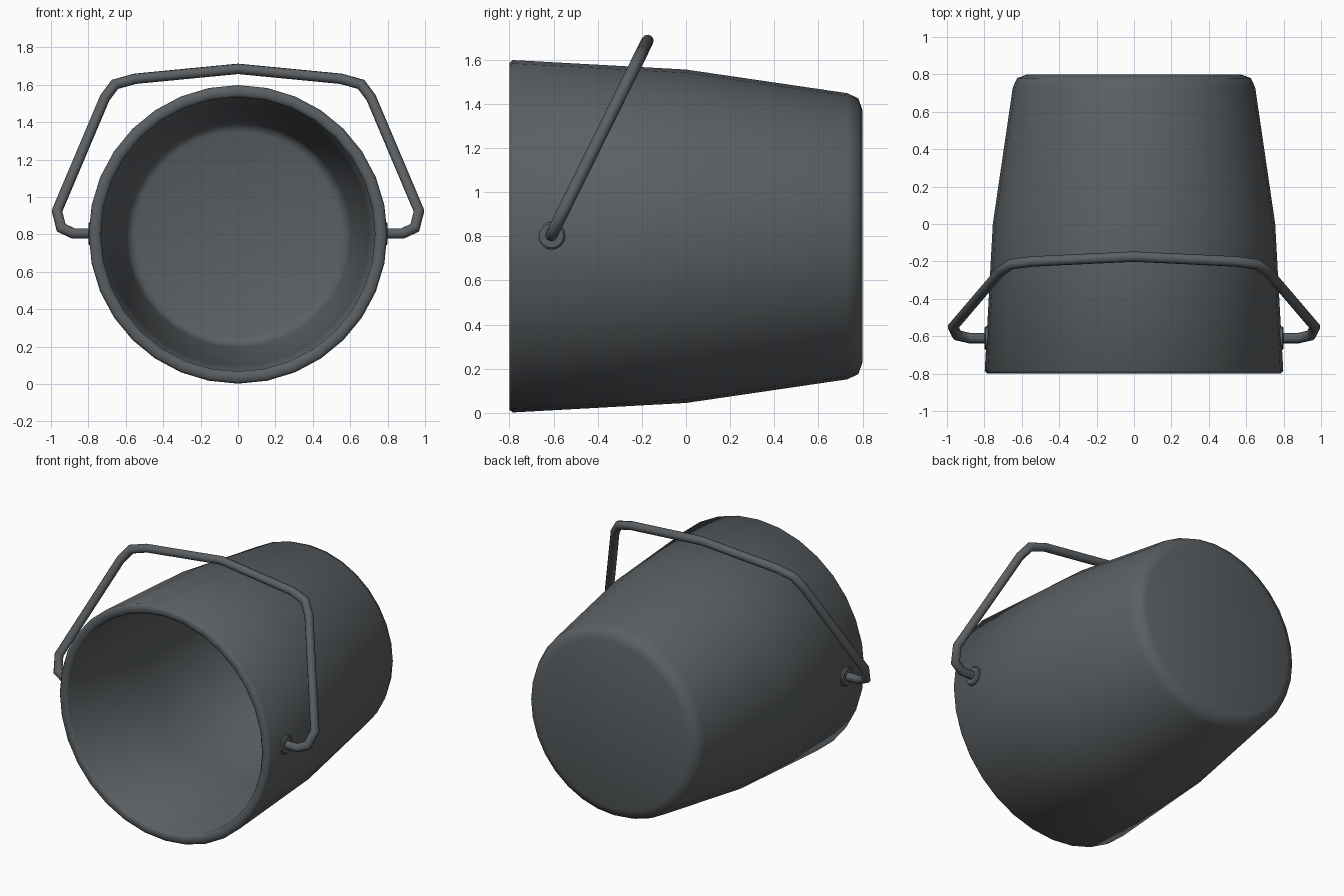
import bpy, bmesh, math
from mathutils import Vector

if "Cube" in bpy.data.objects:
    bpy.data.objects.remove(bpy.data.objects["Cube"])

ZC = 0.80        # height of the bucket's axis
HINGE_Y = -0.61  # handle pivot position

steel = bpy.data.materials.new("dark grey steel")
steel.diffuse_color = (0.105, 0.116, 0.124, 1)
steel.use_nodes = True
steel.node_tree.nodes["Principled BSDF"].inputs["Base Color"].default_value = steel.diffuse_color


def finish(name, bm, angle=50):
    bmesh.ops.recalc_face_normals(bm, faces=bm.faces)
    me = bpy.data.meshes.new(name)
    bm.to_mesh(me)
    bm.free()
    me.materials.append(steel)
    ob = bpy.data.objects.new(name, me)
    bpy.context.collection.objects.link(ob)
    bpy.ops.object.select_all(action='DESELECT')
    ob.select_set(True)
    bpy.context.view_layer.objects.active = ob
    bpy.ops.object.shade_smooth_by_angle(angle=math.radians(angle))
    return ob


def skin(bm, rings):
    """Join rings of points with quads and close both ends."""
    loops = [[bm.verts.new(p) for p in r] for r in rings]
    n = len(loops[0])
    for a, b in zip(loops, loops[1:]):
        for i in range(n):
            j = (i + 1) % n
            bm.faces.new((a[i], a[j], b[j], b[i]))
    bm.faces.new(loops[0])
    bm.faces.new(loops[-1])


def circle(n):
    return [(math.sin(2 * math.pi * i / n), math.cos(2 * math.pi * i / n)) for i in range(n)]


# Bucket: hollow wall lathed about the y axis, (radius, y) from outer base to inner floor
profile = [(0.57, 0.80), (0.625, 0.78), (0.648, 0.73), (0.755, 0.0),
           (0.798, -0.785), (0.785, -0.80), (0.747, -0.80), (0.733, -0.785),
           (0.70, 0.0), (0.603, 0.69), (0.585, 0.735), (0.55, 0.75)]
bm = bmesh.new()
skin(bm, [[(r * s, y, ZC + r * c) for s, c in circle(32)] for r, y in profile])
finish("bucket", bm)

# Handle: round wire swept along a mirrored path in a tilted plane, given as (x, z)
half = [(0.78, 0.805), (0.88, 0.805), (0.945, 0.835), (0.968, 0.925),
        (0.712, 1.53), (0.658, 1.602), (0.55, 1.632)]
path = half + [(0, 1.685)] + [(-x, z) for x, z in reversed(half)]
pts = [Vector((x, HINGE_Y + (z - 0.805) * 0.495, z)) for x, z in path]
normal = Vector((0, 1, -0.495)).normalized()
rings = []
for i, p in enumerate(pts):
    d_in = (p - pts[max(i - 1, 0)]).normalized()
    d_out = (pts[min(i + 1, len(pts) - 1)] - p).normalized()
    t = (d_in + d_out).normalized()
    side = t.cross(normal)
    miter = 1 / max(t.dot(d_out), t.dot(d_in))
    rings.append([p + 0.028 * (side * s * miter + normal * c) for s, c in circle(10)])
bm = bmesh.new()
skin(bm, rings)
finish("handle", bm, 60)

# Hinge washers on each side of the rim
for name, m in (("right_hinge", 1), ("left_hinge", -1)):
    bm = bmesh.new()
    skin(bm, [[(m * x, HINGE_Y + r * s, ZC + 0.003 + r * c) for s, c in circle(16)]
              for x, r in ((0.76, 0.063), (0.793, 0.063), (0.80, 0.055))])
    finish(name, bm, 40)
